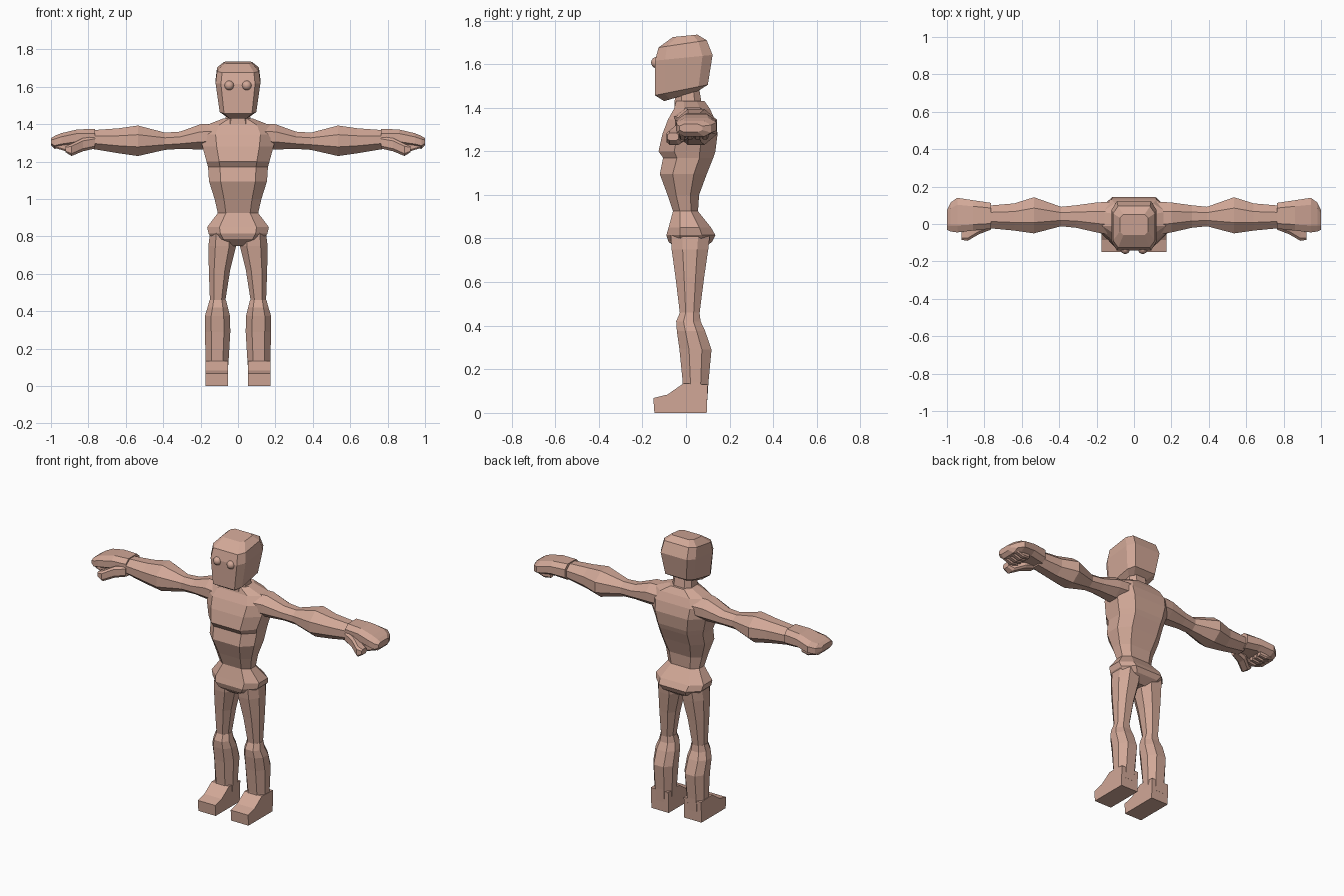
import bpy, bmesh, math

skin = bpy.data.materials.new("skin")
skin.diffuse_color = (0.64, 0.39, 0.31, 1)


def finish(name, bm, mirror=False):
    bmesh.ops.recalc_face_normals(bm, faces=bm.faces)
    me = bpy.data.meshes.new(name)
    bm.to_mesh(me)
    bm.free()
    me.materials.append(skin)
    ob = bpy.data.objects.new(name, me)
    bpy.context.collection.objects.link(ob)
    if mirror:
        ob.modifiers.new("mirror", 'MIRROR')
    return ob


def loft(name, rings, axis='Z', flat=(0.55, 0.5), mirror=False):
    """Eight-sided rings: (position, a0, a1, y0, y1, tilt); a is x on axis Z, z on axis X."""
    bm = bmesh.new()
    fa, fy = flat
    octagon = [(fa, -1), (1, -fy), (1, fy), (fa, 1), (-fa, 1), (-1, fy), (-1, -fy), (-fa, -1)]
    loops = []
    for pos, a0, a1, y0, y1, *tilt in rings:
        loop = []
        for u, v in octagon:
            a = (a0 + a1) / 2 + u * (a1 - a0) / 2
            y = (y0 + y1) / 2 + v * (y1 - y0) / 2
            p = pos + (tilt[0] * y if tilt else 0)
            loop.append(bm.verts.new((a, y, p) if axis == 'Z' else (p, y, a)))
        loops.append(loop)
    for lo, hi in zip(loops, loops[1:]):
        for i in range(8):
            j = (i + 1) % 8
            bm.faces.new((lo[i], lo[j], hi[j], hi[i]))
    bm.faces.new(loops[0])
    bm.faces.new(loops[-1])
    return finish(name, bm, mirror)


def sym(rows):
    """Rings centred on x = 0 from (z, half width, y0, y1, tilt)."""
    return [(z, -h, h, *rest) for z, h, *rest in rows]


# Torso from crotch to neck base
loft("torso", sym([
    (0.75, 0.04, -0.04, 0.07), (0.785, 0.13, -0.08, 0.12),
    (0.815, 0.157, -0.09, 0.135), (0.85, 0.165, -0.08, 0.115),
    (0.925, 0.108, -0.06, 0.055), (1.0, 0.125, -0.085, 0.06),
    (1.095, 0.155, -0.12, 0.095), (1.17, 0.16, -0.105, 0.125),
    (1.2, 0.168, -0.126, 0.135), (1.28, 0.19, -0.108, 0.145),
    (1.345, 0.2, -0.083, 0.132), (1.395, 0.17, -0.055, 0.11),
    (1.43, 0.08, -0.045, 0.085)]), flat=(0.6, 0.45))

# Neck and head
loft("neck", sym([(1.37, 0.085, -0.055, 0.085), (1.43, 0.066, -0.052, 0.07),
                  (1.52, 0.06, -0.045, 0.055)]))
loft("head", sym([
    (1.46, 0.06, -0.10, 0.055, 0.3), (1.485, 0.098, -0.142, 0.1, 0.2),
    (1.63, 0.12, -0.142, 0.122, 0.1), (1.695, 0.112, -0.126, 0.095, 0.15),
    (1.73, 0.075, -0.06, 0.052, 0.1)]), flat=(0.76, 0.65))

# Eyes
bm = bmesh.new()
bmesh.ops.create_uvsphere(bm, u_segments=20, v_segments=12, radius=0.026)
bmesh.ops.translate(bm, verts=bm.verts, vec=(0.047, -0.134, 1.607))
for f in bm.faces:
    f.smooth = True
finish("eyes", bm, True)

# Arms, hands and thumbs run outward along x
loft("arms", [
    (0.11, 1.27, 1.40, -0.06, 0.12), (0.20, 1.265, 1.40, -0.045, 0.115),
    (0.31, 1.268, 1.36, -0.02, 0.10), (0.39, 1.263, 1.355, -0.012, 0.092),
    (0.535, 1.23, 1.393, -0.05, 0.143), (0.64, 1.245, 1.378, -0.035, 0.11),
    (0.78, 1.268, 1.368, -0.022, 0.098)], 'X', (0.4, 0.4), True)
loft("hands", [
    (0.765, 1.275, 1.375, -0.025, 0.113), (0.86, 1.285, 1.372, -0.035, 0.127),
    (0.945, 1.275, 1.352, -0.045, 0.14), (0.98, 1.268, 1.338, -0.04, 0.115),
    (1.0, 1.288, 1.325, -0.03, 0.075)], 'X', (0.5, 0.6), True)
loft("thumbs", [
    (0.765, 1.27, 1.335, -0.03, 0.03), (0.83, 1.255, 1.325, -0.055, 0.02),
    (0.89, 1.23, 1.295, -0.09, -0.02), (0.922, 1.25, 1.283, -0.085, -0.035)],
    'X', (0.6, 0.6), True)

# Fingers curled back under each palm
for i in range(4):
    y = -0.015 + i * 0.034
    loft(f"finger_{i + 1}", [
        (0.875, 1.262, 1.295, y - 0.012, y + 0.012),
        (0.92, 1.255, 1.30, y - 0.016, y + 0.016),
        (0.975, 1.272, 1.31, y - 0.015, y + 0.015)], 'X', (0.6, 0.6), True)

# Thighs and lower legs
loft("thighs", [
    (0.455, 0.068, 0.15, -0.028, 0.062), (0.62, 0.042, 0.156, -0.048, 0.083),
    (0.75, 0.010, 0.158, -0.066, 0.102), (0.82, 0.015, 0.15, -0.07, 0.11)],
    flat=(0.5, 0.4), mirror=True)
loft("lower_legs", [
    (0.06, 0.056, 0.173, -0.015, 0.098), (0.14, 0.05, 0.173, -0.015, 0.103),
    (0.29, 0.041, 0.177, -0.03, 0.117), (0.375, 0.043, 0.177, -0.042, 0.088),
    (0.42, 0.054, 0.163, -0.045, 0.067), (0.46, 0.064, 0.152, -0.028, 0.062)],
    flat=(0.5, 0.4), mirror=True)

# Feet: side profile extruded across the foot
bm = bmesh.new()
profile = [(0.095, 0), (-0.145, 0), (-0.15, 0.068), (-0.085, 0.084), (-0.012, 0.135), (0.1, 0.13)]
face = bm.faces.new([bm.verts.new((0.054, y, z)) for y, z in profile])
ext = bmesh.ops.extrude_face_region(bm, geom=[face])
for v in ext["geom"]:
    if isinstance(v, bmesh.types.BMVert):
        v.co.x = 0.175
finish("feet", bm, True)
